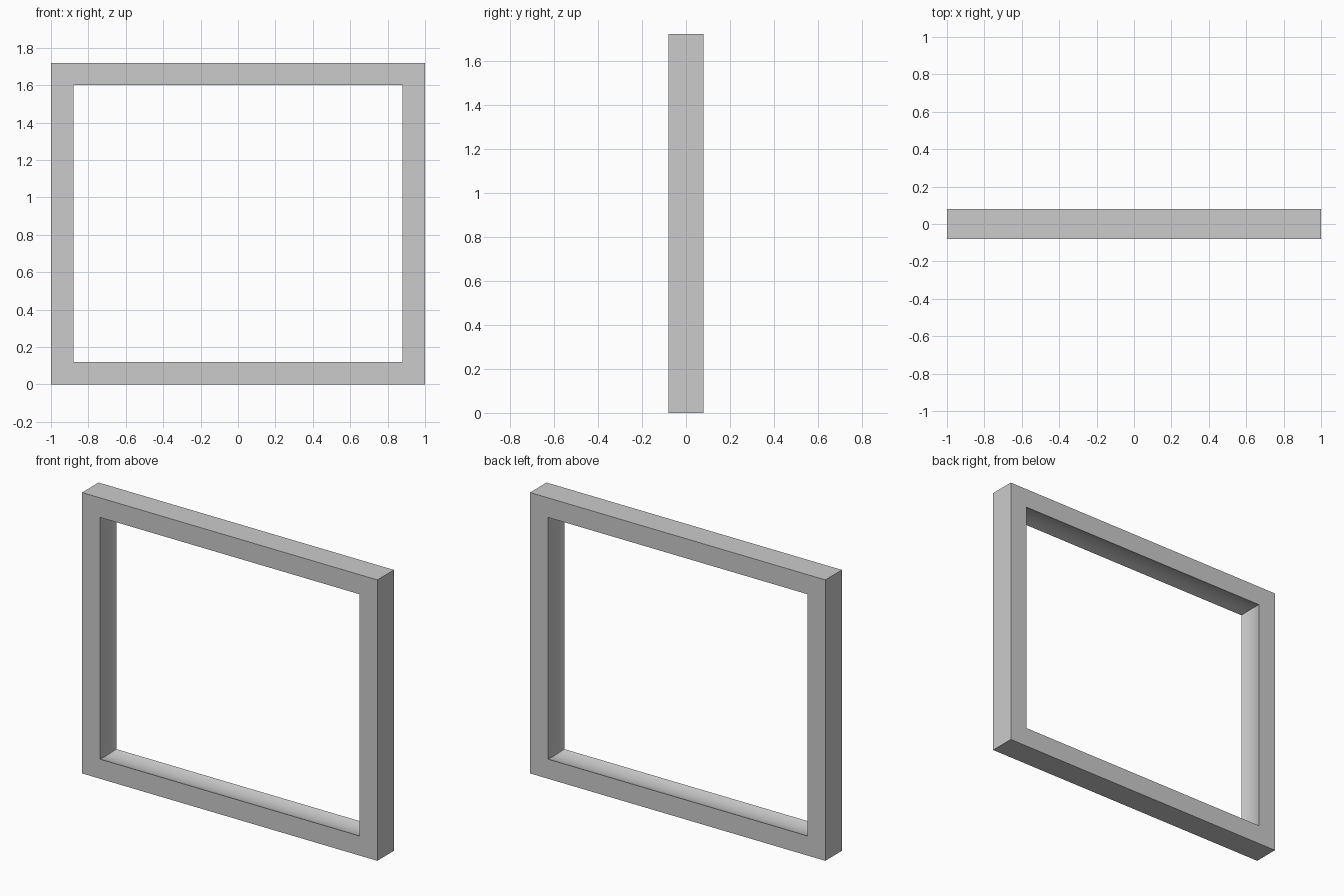
import bpy, bmesh, math

if "Cube" in bpy.data.objects:
    bpy.data.objects.remove(bpy.data.objects["Cube"])

W, H, B, D = 1.0, 1.72, 0.12, 0.08   # half width, height, bar width, half depth
SAG, N = 0.015, 10                   # depth and segments of the inner hollow

# Bar cross-section: (inset from the outer edge, y), inner side slightly hollowed
profile = [(0, D), (0, -D)]
for i in range(N + 1):
    y = -D + 2 * D * i / N
    profile.append((B - SAG * (1 - (y / D) ** 2), y))

# Sweep the section round the four mitred corners
bm = bmesh.new()
rings = []
for sx, top in ((-1, 0), (1, 0), (1, 1), (-1, 1)):
    rings.append([bm.verts.new((sx * (W - d), y, H - d if top else d)) for d, y in profile])
n = len(profile)
for k in range(4):
    a, b = rings[k], rings[(k + 1) % 4]
    for i in range(n):
        j = (i + 1) % n
        bm.faces.new((a[i], a[j], b[j], b[i]))
bmesh.ops.recalc_face_normals(bm, faces=bm.faces)

mesh = bpy.data.meshes.new("window_frame")
bm.to_mesh(mesh)
bm.free()
frame = bpy.data.objects.new("window_frame", mesh)
bpy.context.collection.objects.link(frame)
bpy.context.view_layer.objects.active = frame
frame.select_set(True)
bpy.ops.object.shade_smooth_by_angle(angle=math.radians(30))
